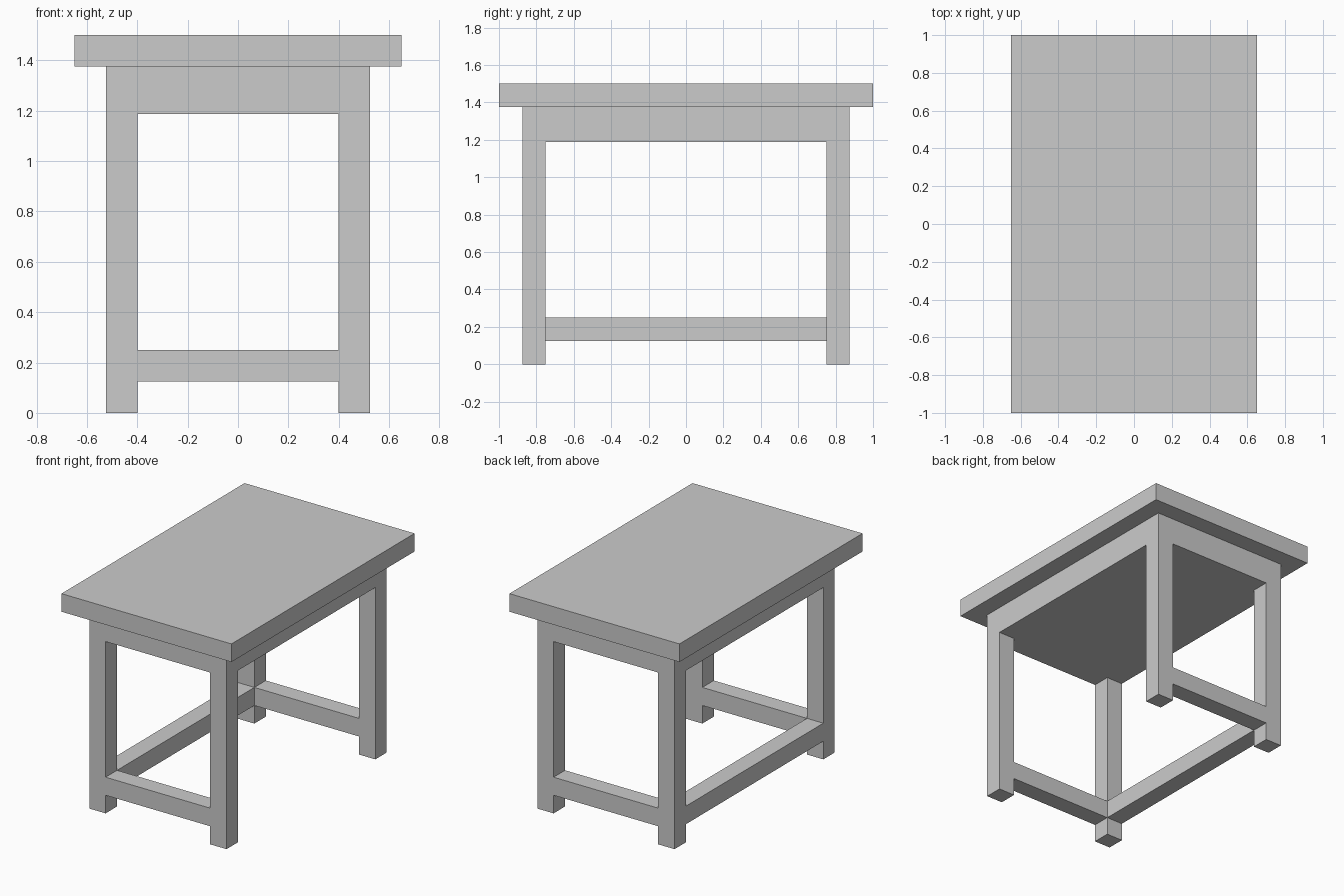
import bpy

if "Cube" in bpy.data.objects:
    bpy.data.objects.remove(bpy.data.objects["Cube"])

T = 0.125             # timber thickness shared by legs, stretchers and top
X, Y = 0.525, 0.875   # outer half-size of the frame
APRON_Z, TOP_Z, HEIGHT = 1.1875, 1.375, 1.5


def box(name, x, y, z):
    """Axis-aligned box from (min, max) pairs, with its scale applied."""
    centre = [(a + b) / 2 for a, b in (x, y, z)]
    bpy.ops.mesh.primitive_cube_add(size=1, location=centre)
    obj = bpy.context.object
    obj.name = name
    obj.scale = [b - a for a, b in (x, y, z)]
    bpy.ops.object.transform_apply(location=False, rotation=False, scale=True)
    return obj


def rail(side, outer):
    """Range one timber wide, measured inward from the frame's outer edge."""
    return tuple(sorted((side * outer, side * (outer - T))))


# Overhanging top and the solid apron block under it
box("table_top", (-0.65, 0.65), (-1, 1), (TOP_Z, HEIGHT))
box("apron", (-X, X), (-Y, Y), (APRON_Z, TOP_Z))

# Four legs, flush with the apron corners
for sy, end in ((-1, "front"), (1, "back")):
    for sx, side in ((-1, "left"), (1, "right")):
        box(f"{end}_{side}_leg", rail(sx, X), rail(sy, Y), (0, APRON_Z))

    # Short stretcher between each pair of legs
    box(f"{end}_stretcher", (-X + T, X - T), rail(sy, Y), (T, 2 * T))

# Long stretcher on the left only; the right side stays open
box("left_stretcher", rail(-1, X), (-Y + T, Y - T), (T, 2 * T))
